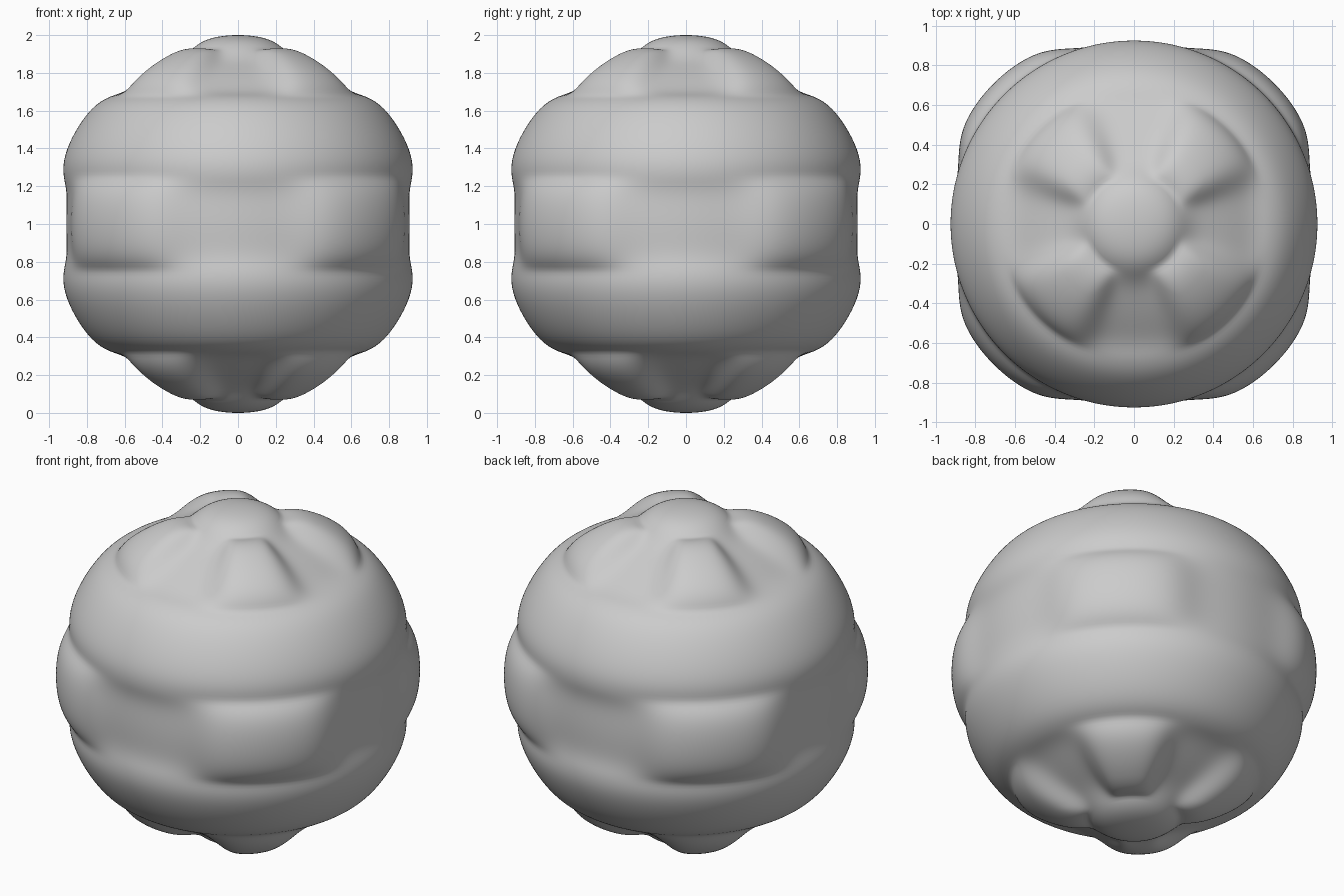
import bpy, bmesh
from math import sin, cos, pi, tanh

if "Cube" in bpy.data.objects:
    bpy.data.objects.remove(bpy.data.objects["Cube"])

BASE = 0.955          # radius of the grooves
SEG, RINGS = 256, 160


def soft(v, k):
    # softened square wave
    return tanh(k * v) / tanh(k)


def radius(theta, phi):
    band = soft(cos(6 * theta), 1.6)
    if band >= 0:
        # raised poles and plain raised belts
        pole = min(theta, pi - theta) < pi / 6
        return BASE + (0.045 if pole else 0.035) * band
    # equator and caps: bumps on the diagonals, pits on the axes
    return BASE + 0.046 * band * soft(cos(4 * phi), 1.6)


# Bumpy ball
bm = bmesh.new()
bmesh.ops.create_uvsphere(bm, u_segments=SEG, v_segments=RINGS, radius=1)
from math import acos, atan2
for v in bm.verts:
    d = v.co.normalized()
    theta = acos(max(-1, min(1, d.z)))
    v.co = d * radius(theta, atan2(d.y, d.x))
    v.co.z += 1
# blend the sharp junctions a little
for i in range(3):
    ring = [v for v in bm.verts if 0.1 < v.co.z < 1.9]
    bmesh.ops.smooth_vert(bm, verts=ring, factor=0.5,
                          use_axis_x=True, use_axis_y=True, use_axis_z=True)
for f in bm.faces:
    f.smooth = True
mesh = bpy.data.meshes.new("bumpy_ball")
bm.to_mesh(mesh)
bm.free()
ball = bpy.data.objects.new("bumpy_ball", mesh)
bpy.context.collection.objects.link(ball)
